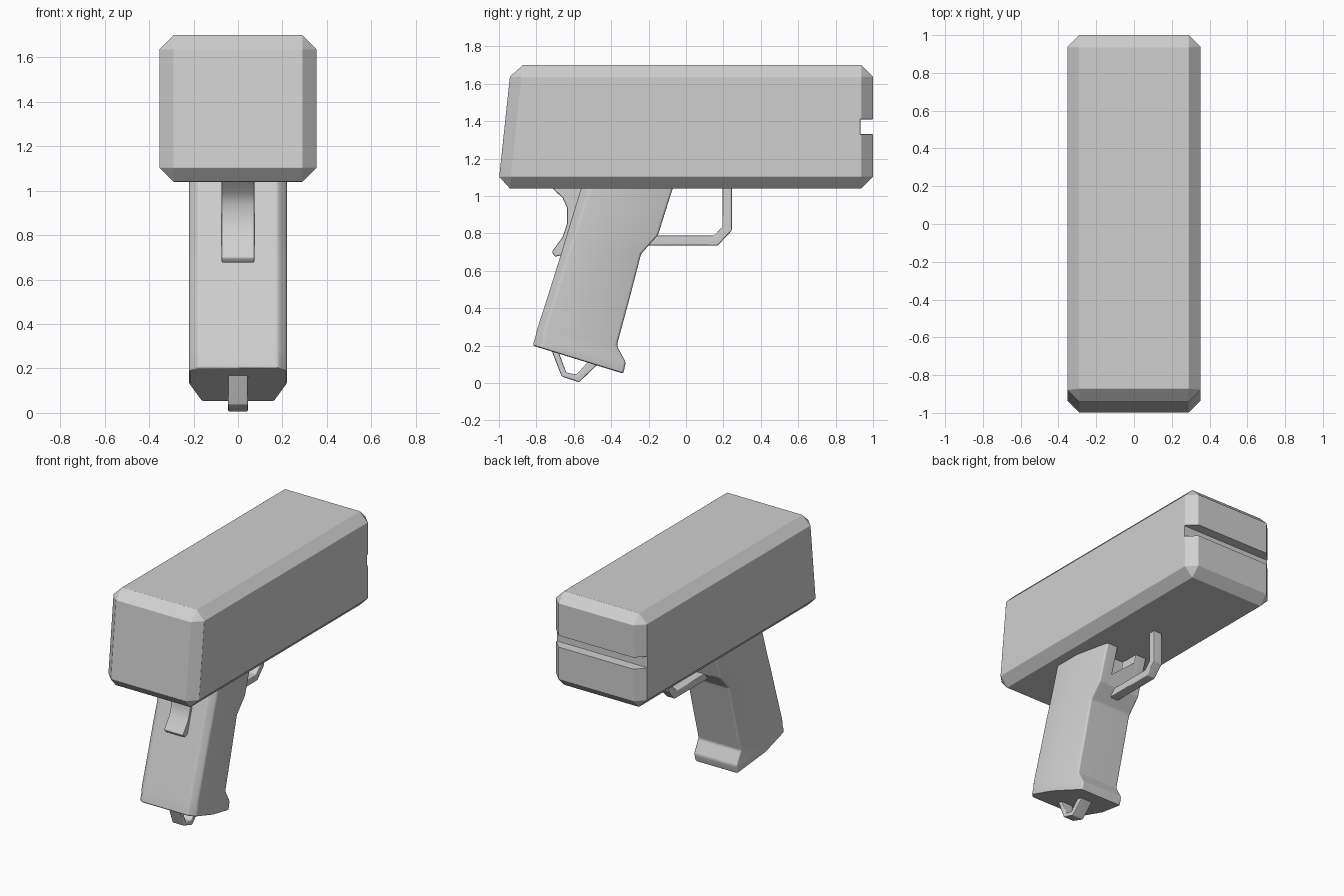
import bpy, bmesh

cube = bpy.data.objects.get("Cube")
if cube:
    bpy.data.objects.remove(cube, do_unlink=True)

GREY = (0.63, 0.63, 0.63, 1)
grey = bpy.data.materials.new("plain grey")
grey.use_nodes = True
grey.diffuse_color = GREY
grey.node_tree.nodes["Principled BSDF"].inputs["Base Color"].default_value = GREY


def loft(name, rings):
    """Closed solid through equal-sized rings of points."""
    bm = bmesh.new()
    rows = [[bm.verts.new(p) for p in ring] for ring in rings]
    for a, b in zip(rows, rows[1:]):
        for i in range(len(a)):
            j = (i + 1) % len(a)
            bm.faces.new((a[i], a[j], b[j], b[i]))
    bm.faces.new(rows[0])
    bm.faces.new(rows[-1][::-1])
    bmesh.ops.recalc_face_normals(bm, faces=bm.faces)
    mesh = bpy.data.meshes.new(name)
    bm.to_mesh(mesh)
    bm.free()
    mesh.materials.append(grey)
    obj = bpy.data.objects.new(name, mesh)
    bpy.context.collection.objects.link(obj)
    return obj


def prism(name, outline, half):
    """Side outline (y, z) extruded across x."""
    return loft(name, [[(x, y, z) for y, z in outline] for x in (-half, half)])


def bevel(obj, width, segments, angle):
    mod = obj.modifiers.new("bevel", "BEVEL")
    mod.width, mod.segments = width, segments
    mod.limit_method, mod.angle_limit = "ANGLE", angle


def cut(obj, cutter):
    mod = obj.modifiers.new("cut", "BOOLEAN")
    mod.operation, mod.solver, mod.object = "DIFFERENCE", "EXACT", cutter
    cutter.hide_render = True


def finish(obj, cutter=None):
    """Bake modifiers, drop the cutter and shade smoothly."""
    graph = bpy.context.evaluated_depsgraph_get()
    graph.update()
    mesh = bpy.data.meshes.new_from_object(obj.evaluated_get(graph))
    obj.modifiers.clear()
    obj.data = mesh
    if cutter:
        bpy.data.objects.remove(cutter, do_unlink=True)
    bpy.ops.object.select_all(action="DESELECT")
    obj.select_set(True)
    bpy.context.view_layer.objects.active = obj
    bpy.ops.object.shade_smooth_by_angle(angle=0.7)
    mod = obj.modifiers.new("weighted normals", "WEIGHTED_NORMAL")
    mod.keep_sharp = True


# Housing: raked box with chamfered edges and a slot across the far end
housing = prism("housing", [(-1.005, 1.04), (1, 1.04), (1, 1.7), (-0.935, 1.7)], 0.353)
bevel(housing, 0.063, 1, 0.5)
slot = prism("slot_cutter", [(0.932, 1.33), (1.1, 1.33), (1.1, 1.41), (0.932, 1.41)], 0.5)
cut(housing, slot)
bevel(housing, 0.012, 2, 0.5)
finish(housing, slot)

# Grip: rows of (back y, back z, front y, front z), faceted cross-section
ROWS = [(-0.555, 1.06, -0.065, 1.06), (-0.635, 0.8, -0.15, 0.79),
        (-0.668, 0.69, -0.24, 0.69), (-0.74, 0.46, -0.305, 0.44),
        (-0.795, 0.29, -0.37, 0.2), (-0.805, 0.245, -0.322, 0.11),
        (-0.82, 0.2, -0.335, 0.05)]
HALF = [(0.18, 0), (0.22, 0.09), (0.22, 0.5), (0.165, 1)]
SECTION = HALF + [(-x, t) for x, t in reversed(HALF)]
grip = loft("grip", [[(x, by + (fy - by) * t, bz + (fz - bz) * t) for x, t in SECTION]
                     for by, bz, fy, fz in ROWS])
recess = prism("recess_cutter", [(-0.17, 1.2), (-0.25, 0.8), (0.1, 0.8), (0.1, 1.2)], 0.075)
cut(grip, recess)
bevel(grip, 0.012, 2, 0.4)
finish(grip, recess)

# Curved rear tang, trigger guard and base loop
PARTS = [
    ("rear_tang", 0.075, [(-0.735, 1.06), (-0.66, 0.99), (-0.635, 0.935), (-0.635, 0.855),
                          (-0.66, 0.78), (-0.718, 0.7), (-0.7, 0.675), (-0.64, 0.69),
                          (-0.56, 0.8), (-0.5, 1.06)]),
    ("trigger_guard", 0.035, [(0.245, 1.06), (0.245, 0.815), (0.17, 0.735), (-0.22, 0.735),
                              (-0.22, 0.788), (0.15, 0.788), (0.195, 0.835), (0.195, 1.06)]),
    ("base_loop", 0.045, [(-0.725, 0.19), (-0.665, 0.035), (-0.572, 0.004), (-0.44, 0.13),
                          (-0.51, 0.13), (-0.585, 0.045), (-0.64, 0.055), (-0.69, 0.19)]),
]
for name, half, outline in PARTS:
    part = prism(name, outline, half)
    bevel(part, 0.008, 2, 0.7)
    finish(part)
